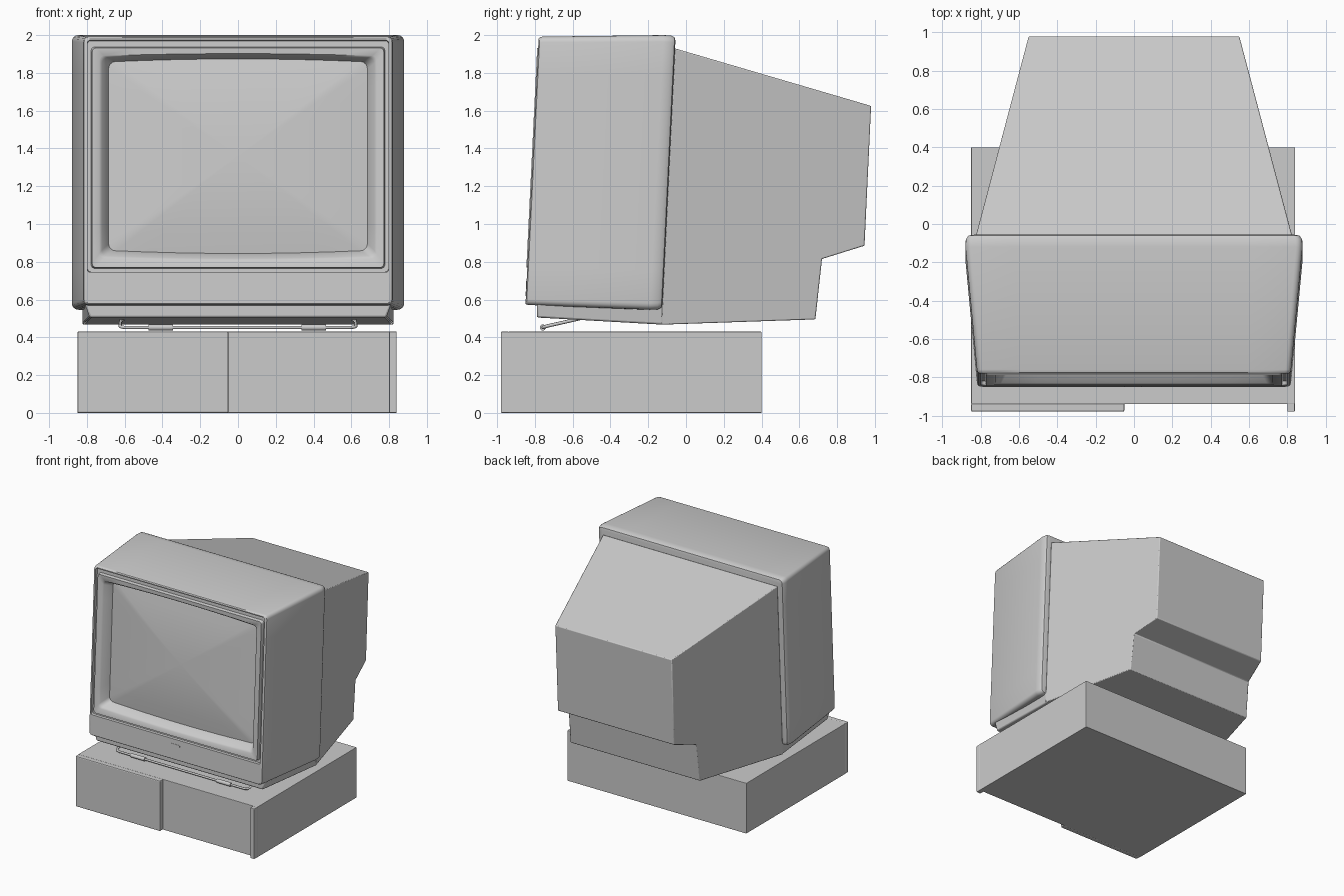
import bpy, bmesh, math

if "Cube" in bpy.data.objects:
    bpy.data.objects.remove(bpy.data.objects["Cube"])

TILT = 0.0493  # backward lean of the monitor, y per z


def lean(d, z):
    return -0.85 + TILT * (z - 0.57) + d


def finish(name, bm, bevel=0, smooth=True, segs=2):
    bmesh.ops.recalc_face_normals(bm, faces=bm.faces)
    me = bpy.data.meshes.new(name)
    bm.to_mesh(me)
    bm.free()
    ob = bpy.data.objects.new(name, me)
    bpy.context.collection.objects.link(ob)
    if bevel:
        m = ob.modifiers.new("Bevel", 'BEVEL')
        m.width, m.segments, m.limit_method = bevel, segs, 'ANGLE'
    if smooth:
        bpy.ops.object.select_all(action='DESELECT')
        ob.select_set(True)
        bpy.context.view_layer.objects.active = ob
        bpy.ops.object.shade_smooth_by_angle(angle=math.radians(35))
    return ob


def box(name, x0, x1, y0, y1, z0, z1, bevel=0):
    bm = bmesh.new()
    bmesh.ops.create_cube(bm, size=1)
    for v in bm.verts:
        v.co = ((x0 + x1) / 2 + v.co.x * (x1 - x0),
                (y0 + y1) / 2 + v.co.y * (y1 - y0),
                (z0 + z1) / 2 + v.co.z * (z1 - z0))
    return finish(name, bm, bevel, smooth=False)


def ring(w, z0, z1, d, r, bow=0, n=4, m=8):
    """Rounded rectangle on the leaning plane at depth d, top and bottom bowed."""
    zc, h = (z0 + z1) / 2, (z1 - z0) / 2
    corners = []
    for i, (sx, sz) in enumerate(((1, 1), (-1, 1), (-1, -1), (1, -1))):
        corners.append([(sx * (w - r) + r * math.cos(a), sz * (h - r) + r * math.sin(a))
                        for a in (math.pi / 2 * (i + k / n) for k in range(n + 1))])
    pts = []
    for i, c in enumerate(corners):
        pts += c
        a, b = c[-1], corners[(i + 1) % 4][0]
        pts += [(a[0] + (b[0] - a[0]) * k / m, a[1] + (b[1] - a[1]) * k / m) for k in range(1, m)]
    out = []
    for x, z in pts:
        z = zc + z + bow * (1 - (x / w) ** 2) * z / h
        out.append((x, lean(d, z), z))
    return out


def loft(bm, rings, cap_start=False, cap_end=False):
    vs = [[bm.verts.new(p) for p in r] for r in rings]
    for a, b in zip(vs, vs[1:]):
        for i in range(len(a)):
            j = (i + 1) % len(a)
            bm.faces.new((a[i], a[j], b[j], b[i]))
    if cap_start:
        bm.faces.new(vs[0])
    if cap_end:
        bm.faces.new(vs[-1])


def side_solid(name, profile, width, bevel):
    """Side profile of (y, z) points, mirrored to both sides at width(y, z)."""
    bm = bmesh.new()
    loft(bm, [[(s * width(y, z), y, z) for y, z in profile] for s in (-1, 1)], True, True)
    return finish(name, bm, bevel)


# Computer case with raised front panels
box("case_body", -0.85, 0.84, -0.94, 0.40, 0.0, 0.43, 0.003)
box("case_left_panel", -0.85, -0.05, -0.98, -0.935, 0.0, 0.43, 0.008)
box("case_right_strip", 0.80, 0.84, -0.98, -0.935, 0.0, 0.43, 0.005)

# Monitor shell: back cap, flared sides, front lip, stepped bezel and screen recess
bm = bmesh.new()
loft(bm, [
    ring(0.845, 0.575, 1.97, 0.725, 0.02),
    ring(0.865, 0.557, 1.988, 0.720, 0.03),
    ring(0.878, 0.547, 1.998, 0.700, 0.035),
    ring(0.880, 0.546, 2.0, 0.660, 0.035),
    ring(0.820, 0.571, 1.992, 0.020, 0.03),
    ring(0.815, 0.573, 1.988, 0.006, 0.028),
    ring(0.805, 0.578, 1.98, 0.0, 0.02),
    ring(0.798, 0.745, 1.972, 0.0, 0.015),
    ring(0.796, 0.747, 1.970, 0.022, 0.015),
    ring(0.778, 0.765, 1.937, 0.022, 0.02),
    ring(0.772, 0.770, 1.932, -0.005, 0.02),
    ring(0.735, 0.818, 1.890, -0.002, 0.025, 0.012),
    ring(0.720, 0.832, 1.880, 0.008, 0.03, 0.014),
    ring(0.685, 0.860, 1.858, 0.080, 0.035, 0.016),
], cap_start=True)
finish("monitor_shell", bm)

# Bulging picture tube face
bm = bmesh.new()
loft(bm, [ring(0.69 * k, 1.359 - 0.504 * k, 1.359 + 0.504 * k,
               0.082 - 0.045 * (1 - k * k), 0.035 * k, 0.016 * k)
          for k in (1, 0.8, 0.6, 0.4, 0.2, 0.02)], cap_end=True)
finish("screen", bm)

# Plain square plate on the chin
bm = bmesh.new()
loft(bm, [ring(0.047, 0.618, 0.705, d, 0.004) for d in (0.01, -0.002)], True, True)
for v in bm.verts:
    v.co.x -= 0.006
finish("chin_plate", bm)

# Tapered rear housing with the stepped underside
side_solid("rear_housing",
           [(-0.06, 1.93), (0.98, 1.625), (0.945, 0.885), (0.72, 0.815),
            (0.685, 0.495), (-0.132, 0.467)],
           lambda y, z: 0.825 - 0.261 * (y - TILT * (z - 0.57) + 0.127), 0.006)

# Tray under the front shell
side_solid("under_tray",
           [(-0.79, 0.505), (-0.79, 0.59), (-0.12, 0.59), (-0.12, 0.467)],
           lambda y, z: 0.823 if y > -0.5 else 0.785 + 0.35 * (z - 0.505), 0.01)

# Wire tilt stand
cu = bpy.data.curves.new("tilt_stand_wire", 'CURVE')
cu.dimensions = '3D'
cu.bevel_depth, cu.bevel_resolution = 0.009, 2
half = [(0.60, -0.56, 0.50), (0.62, -0.61, 0.488), (0.625, -0.735, 0.46),
        (0.615, -0.752, 0.454), (0.59, -0.758, 0.452)]
path = half + [(-x, y, z) for x, y, z in reversed(half)]
sp = cu.splines.new('POLY')
sp.points.add(len(path) - 1)
for p, c in zip(sp.points, path):
    p.co = (*c, 1)
bpy.context.collection.objects.link(bpy.data.objects.new("tilt_stand_wire", cu))

# Rubber sleeves on the wire
for side, x in (("left", -0.41), ("right", 0.40)):
    bpy.ops.mesh.primitive_cylinder_add(vertices=16, radius=0.016, depth=0.13,
                                        location=(x, -0.758, 0.452),
                                        rotation=(0, math.pi / 2, 0))
    bpy.context.object.name = "stand_sleeve_" + side
    bpy.ops.object.shade_smooth_by_angle(angle=math.radians(35))
